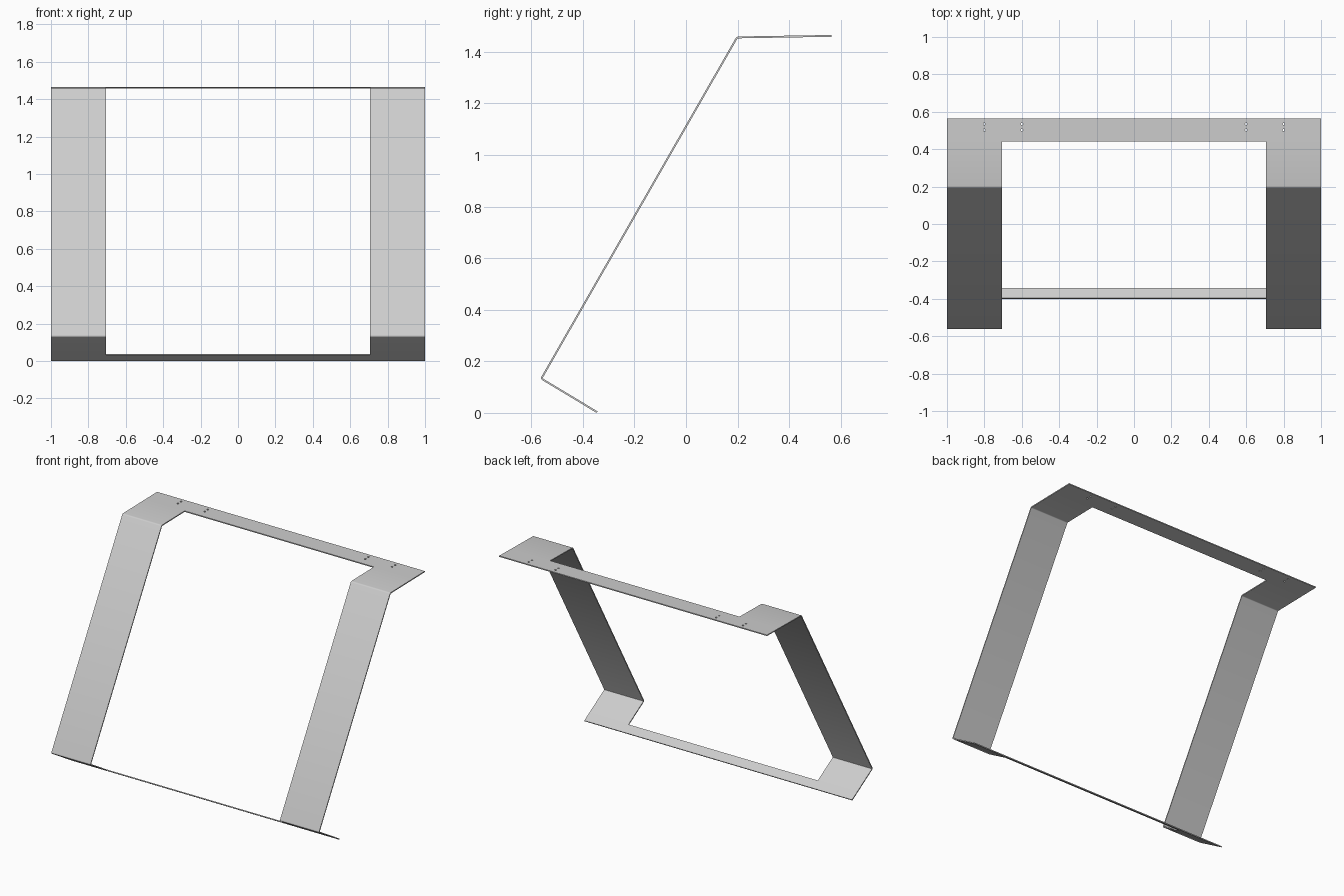
import bpy, bmesh

cube = bpy.data.objects.get("Cube")
if cube:
    bpy.data.objects.remove(cube, do_unlink=True)

THICK = 0.007
INNER = 0.707                      # half width of the opening

steel = bpy.data.materials.new("light grey metal")
steel.use_nodes = True
GREY = (0.61, 0.61, 0.61, 1)
steel.diffuse_color = GREY
steel.node_tree.nodes["Principled BSDF"].inputs["Base Color"].default_value = GREY

# Side profile (y, z): bottom lip, rail edge, lower bend, upper bend, rail edge, top lip
profile = [(-0.345, 0.003), (-0.398, 0.035), (-0.561, 0.133),
           (0.198, 1.456), (0.44, 1.460), (0.565, 1.462)]
columns = [-1, -INNER, INNER, 1]

# Bent sheet: full-width rails at both lips, an open middle between the legs
bm = bmesh.new()
grid = [[bm.verts.new((x, y, z)) for x in columns] for y, z in profile]
for r in range(len(profile) - 1):
    for c in range(3):
        if c == 1 and r not in (0, len(profile) - 2):
            continue
        bm.faces.new((grid[r][c], grid[r][c + 1], grid[r + 1][c + 1], grid[r + 1][c]))
bmesh.ops.delete(bm, geom=[v for v in bm.verts if not v.link_faces], context='VERTS')

# Slightly rounded folds
folds = [e for e in bm.edges if len(e.link_faces) == 2 and e.calc_face_angle() > 0.3]
bmesh.ops.bevel(bm, geom=folds, offset=0.006, segments=3, profile=0.5, affect='EDGES')
bmesh.ops.recalc_face_normals(bm, faces=bm.faces)

mesh = bpy.data.meshes.new("bent_frame")
bm.to_mesh(mesh)
bm.free()
mesh.materials.append(steel)
frame = bpy.data.objects.new("bent_frame", mesh)
bpy.context.collection.objects.link(frame)
solid = frame.modifiers.new("sheet thickness", 'SOLIDIFY')
solid.thickness = THICK
solid.offset = 0
solid.use_even_offset = True

# Pairs of small screw holes through the top rail
bm = bmesh.new()
for x in (-0.8, -0.6, 0.6, 0.8):
    for y in (0.502, 0.535):
        made = bmesh.ops.create_cone(bm, cap_ends=True, segments=16, radius1=0.006,
                                     radius2=0.006, depth=0.1)
        bmesh.ops.translate(bm, verts=made["verts"], vec=(x, y, 1.461))
cutter_mesh = bpy.data.meshes.new("hole_cutters")
bm.to_mesh(cutter_mesh)
bm.free()
cutter_mesh.materials.append(steel)
cutter = bpy.data.objects.new("hole_cutters", cutter_mesh)
bpy.context.collection.objects.link(cutter)
cutter.hide_render = True
holes = frame.modifiers.new("screw holes", 'BOOLEAN')
holes.operation = 'DIFFERENCE'
holes.solver = 'EXACT'
holes.object = cutter

# Apply the modifiers and drop the cutters
bpy.context.view_layer.objects.active = frame
frame.select_set(True)
for name in [m.name for m in frame.modifiers]:
    bpy.ops.object.modifier_apply(modifier=name)
bpy.data.objects.remove(cutter, do_unlink=True)
bpy.ops.object.shade_smooth_by_angle()
